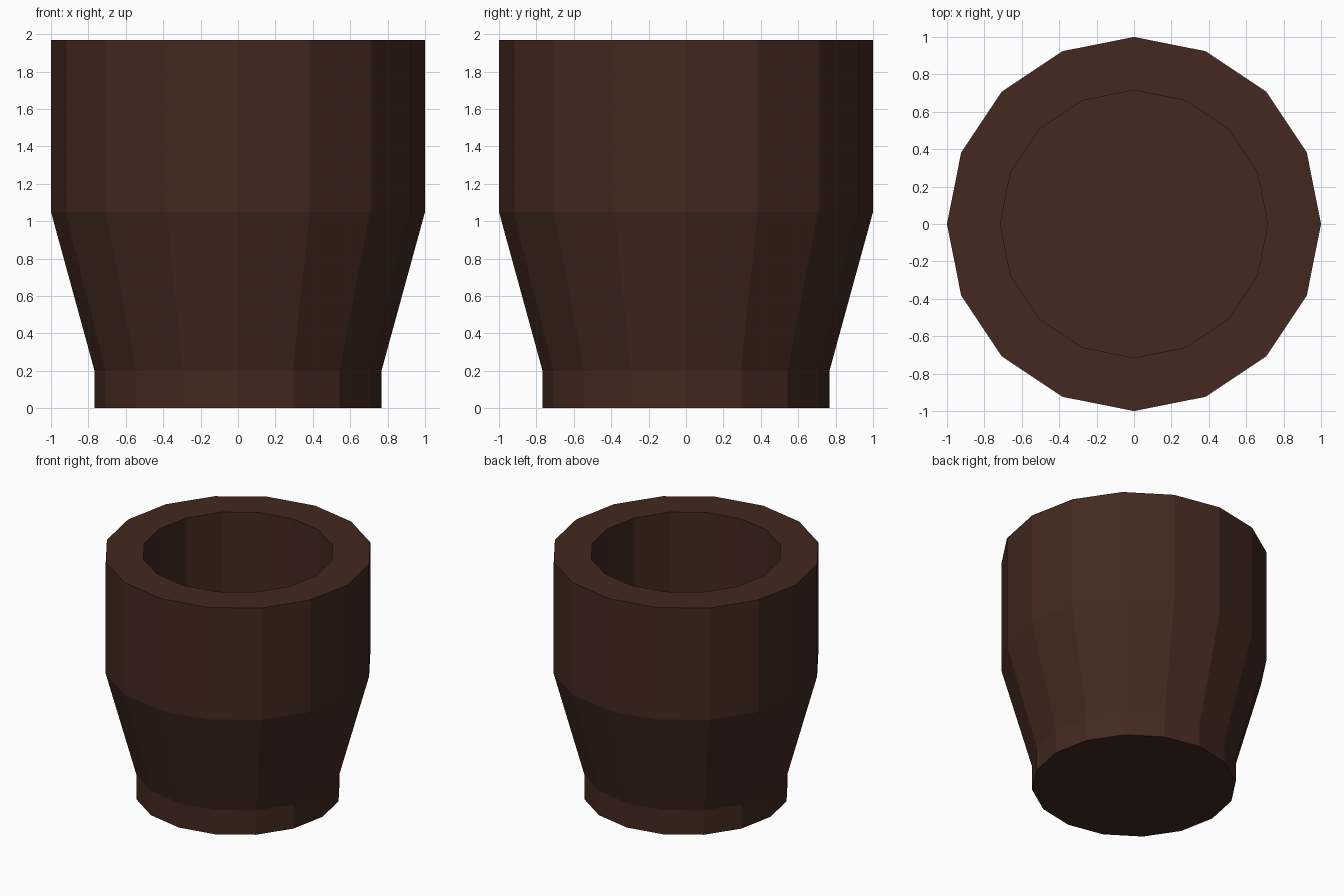
import bpy, bmesh
from math import cos, sin, pi

if "Cube" in bpy.data.objects:
    bpy.data.objects.remove(bpy.data.objects["Cube"])

SIDES = 16

# Pot profile (radius, height): outside from the base up, over the rim, down the inside
profile = [(0.767, 0.0), (0.767, 0.20), (1.0, 1.05), (1.0, 1.97),
           (0.715, 1.97), (0.715, 0.30)]

bm = bmesh.new()
rings = [[bm.verts.new((r * cos(2 * pi * i / SIDES), r * sin(2 * pi * i / SIDES), z))
          for i in range(SIDES)] for r, z in profile]

# Walls and rim
for low, high in zip(rings, rings[1:]):
    for i in range(SIDES):
        j = (i + 1) % SIDES
        bm.faces.new((low[i], low[j], high[j], high[i]))

# Underside and inner floor
bm.faces.new(rings[0][::-1])
bm.faces.new(rings[-1])
bmesh.ops.recalc_face_normals(bm, faces=bm.faces)

mesh = bpy.data.meshes.new("pot")
bm.to_mesh(mesh)
bm.free()
pot = bpy.data.objects.new("pot", mesh)
bpy.context.collection.objects.link(pot)

# Dark brown clay
clay = bpy.data.materials.new("dark_brown_clay")
clay.diffuse_color = (0.056, 0.022, 0.014, 1.0)
clay.use_nodes = True
clay.node_tree.nodes["Principled BSDF"].inputs["Base Color"].default_value = clay.diffuse_color
mesh.materials.append(clay)
